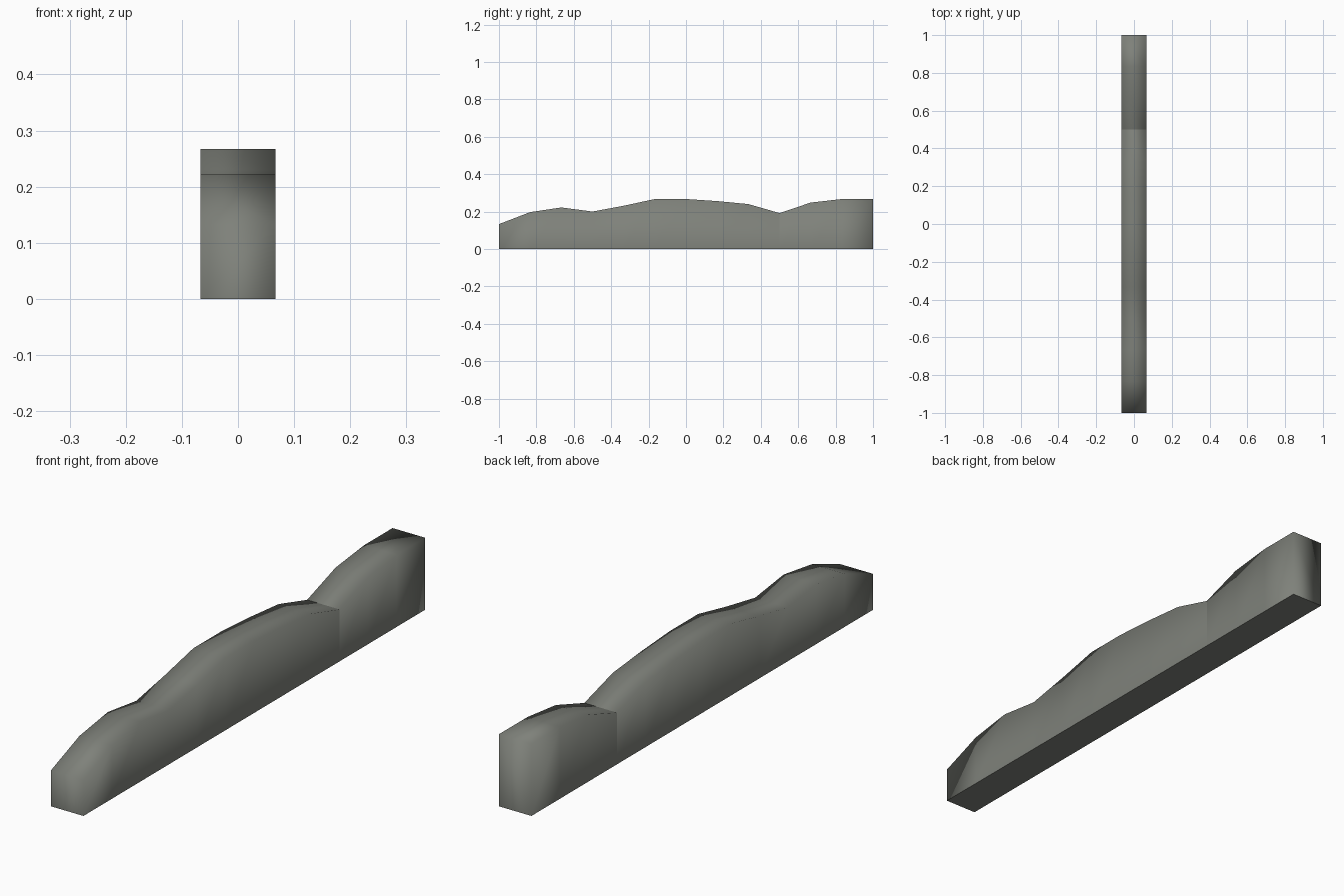
import bpy, bmesh

if "Cube" in bpy.data.objects:
    bpy.data.objects.remove(bpy.data.objects["Cube"])

# Heights of the ridge at equal steps from front (-y) to back (+y)
HEIGHTS = [0.133, 0.197, 0.222, 0.20, 0.231, 0.267, 0.267,
           0.256, 0.24, 0.192, 0.248, 0.267, 0.267]
HALF_WIDTH = 0.0667
CREASE = 9  # column of the sharp valley

stone = bpy.data.materials.new("grey stone")
stone.diffuse_color = (0.21, 0.22, 0.195, 1)
stone.use_nodes = True
stone.node_tree.nodes["Principled BSDF"].inputs["Base Color"].default_value = stone.diffuse_color

bm = bmesh.new()

# Cross-section rings: bottom left, bottom right, top right, top left
rings = []
for i, h in enumerate(HEIGHTS):
    y = -1 + i / 6
    rings.append([bm.verts.new((x, y, z)) for x, z in
                  ((-HALF_WIDTH, 0), (HALF_WIDTH, 0), (HALF_WIDTH, h), (-HALF_WIDTH, h))])

# Skin between rings, plus the end caps
for a, b in zip(rings, rings[1:]):
    for k in range(4):
        n = (k + 1) % 4
        bm.faces.new((a[k], a[n], b[n], b[k]))
bm.faces.new(rings[0])
bm.faces.new(rings[-1])
bmesh.ops.recalc_face_normals(bm, faces=bm.faces)

# Soft shading over the body, hard edges round the base and at the valley
for f in bm.faces:
    f.smooth = True
crease = set(rings[CREASE])
for e in bm.edges:
    down = [f.normal.z < -0.9 for f in e.link_faces]
    if any(down) and not all(down):
        e.smooth = False
    if all(v in crease for v in e.verts):
        e.smooth = False

mesh = bpy.data.meshes.new("ridge_wall")
bm.to_mesh(mesh)
bm.free()
mesh.materials.append(stone)
wall = bpy.data.objects.new("ridge_wall", mesh)
bpy.context.collection.objects.link(wall)
